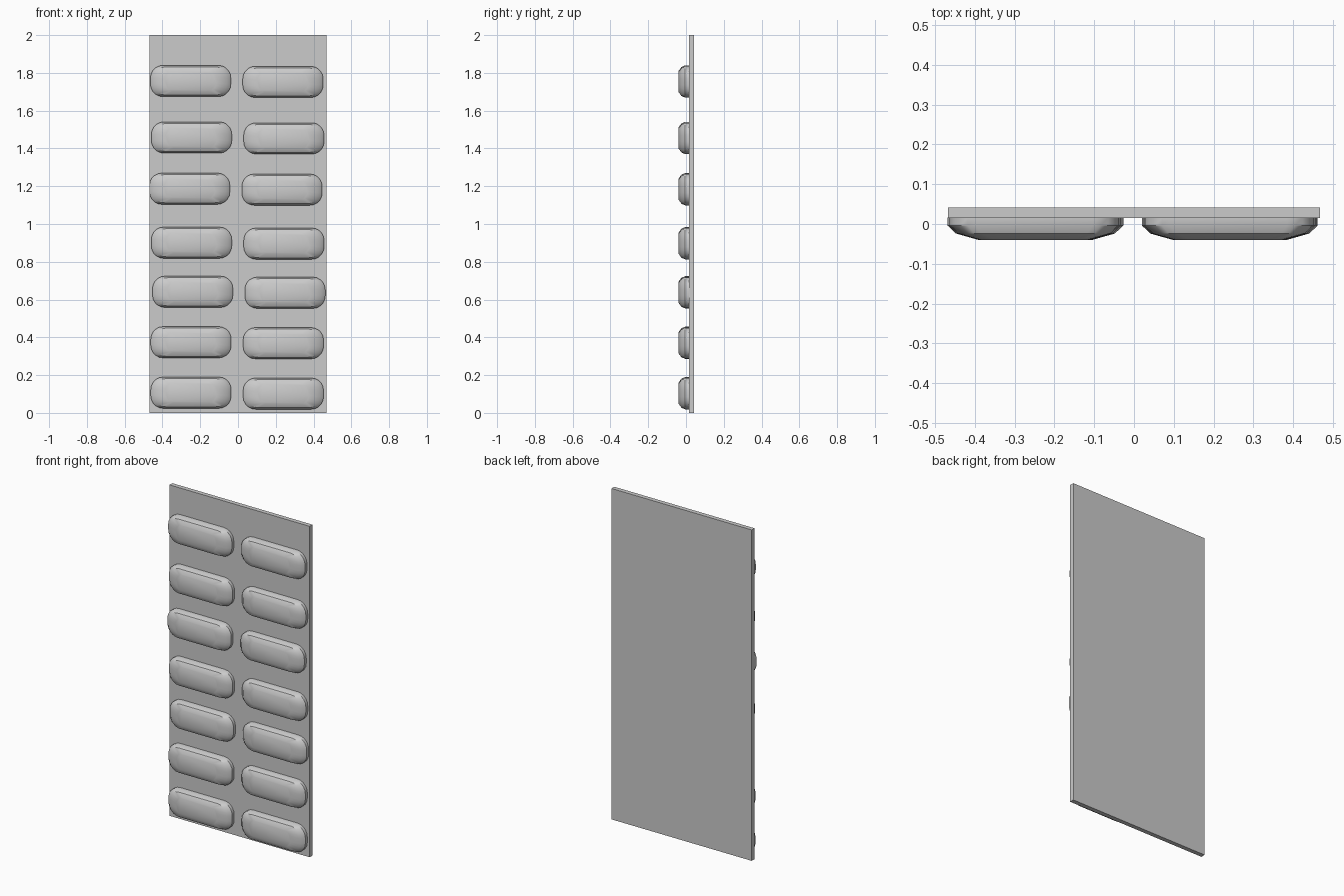
import bpy, bmesh, math

if "Cube" in bpy.data.objects:
    bpy.data.objects.remove(bpy.data.objects["Cube"])

# Backing sheet
bpy.ops.mesh.primitive_cube_add(size=1, location=(0, 0.0285, 1))
sheet = bpy.context.object
sheet.name = "backing_sheet"
sheet.scale = (0.937, 0.027, 2)
bpy.ops.object.transform_apply(location=False, rotation=False, scale=True)

HALF_W, HALF_H, RADIUS, STEPS = 0.213, 0.083, 0.066, 5


def rounded_outline():
    """Rounded rectangle in x-z, counter-clockwise seen from the front."""
    points = []
    for i, (sx, sz) in enumerate([(1, 1), (-1, 1), (-1, -1), (1, -1)]):
        for s in range(STEPS + 1):
            a = math.radians(90 * (i + s / STEPS))
            points.append((sx * (HALF_W - RADIUS) + RADIUS * math.cos(a),
                           sz * (HALF_H - RADIUS) + RADIUS * math.sin(a)))
    return points


def blister_mesh():
    """Straight wall, then two sloping bands up to a flat top."""
    bm = bmesh.new()
    outline = rounded_outline()
    rings = []
    for scale, y in [(1, 0.016), (1, -0.004), (0.9, -0.024), (0.635, -0.04)]:
        rings.append([bm.verts.new((x * scale, y, z * scale)) for x, z in outline])
    n = len(outline)
    for low, high in zip(rings, rings[1:]):
        for i in range(n):
            j = (i + 1) % n
            bm.faces.new((low[i], low[j], high[j], high[i]))
    bm.faces.new(rings[-1])
    bm.faces.new(rings[0][::-1])
    bmesh.ops.recalc_face_normals(bm, faces=bm.faces)
    mesh = bpy.data.meshes.new("blister")
    bm.to_mesh(mesh)
    bm.free()
    return mesh


# Two columns of blisters, slightly unevenly spaced rows: (x, z) of left blister
rows = [(-0.251, 1.757), (-0.246, 1.458), (-0.256, 1.187), (-0.246, 0.901),
        (-0.240, 0.641), (-0.249, 0.374), (-0.249, 0.107)]
mesh = blister_mesh()
blisters = []
for r, (x, z) in enumerate(rows, 1):
    for side, dx, dz in [("left", 0, 0), ("right", 0.489, -0.005)]:
        ob = bpy.data.objects.new(f"blister_{side}_{r}", mesh)
        ob.location = (x + dx, 0, z + dz)
        bpy.context.collection.objects.link(ob)
        blisters.append(ob)

# Smooth the shared blister mesh, keeping its creases
bpy.ops.object.select_all(action='DESELECT')
blisters[0].select_set(True)
bpy.context.view_layer.objects.active = blisters[0]
bpy.ops.object.shade_smooth_by_angle(angle=math.radians(30))
